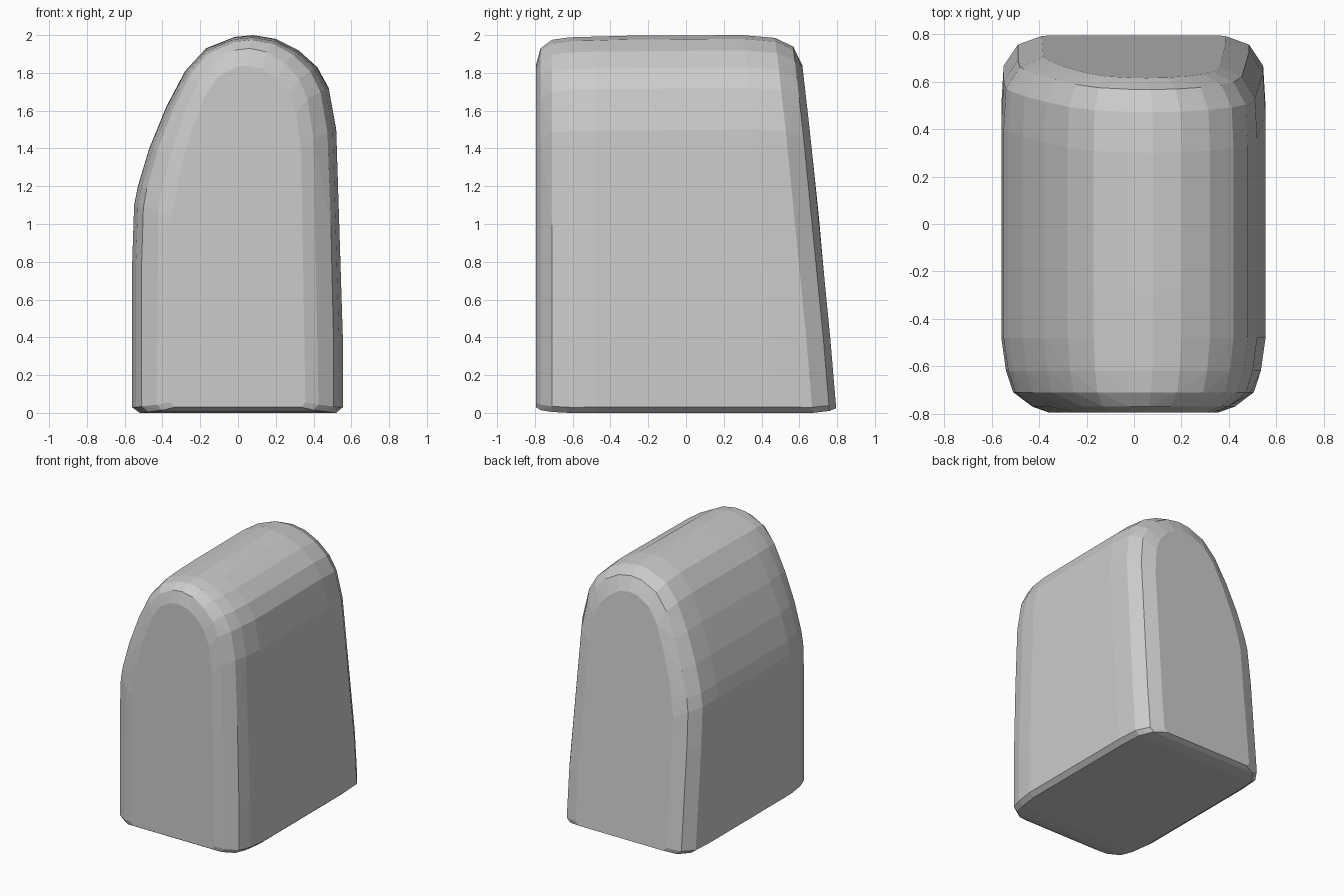
import bpy, bmesh

if "Cube" in bpy.data.objects:
    bpy.data.objects.remove(bpy.data.objects["Cube"])

# Front outline (x, z): asymmetric arch with a small bevel at the base
outline = [(-0.52, 0.0), (-0.56, 0.03), (-0.56, 0.8), (-0.55, 1.1), (-0.53, 1.2),
           (-0.47, 1.4), (-0.38, 1.62), (-0.28, 1.81), (-0.17, 1.93), (-0.02, 1.99),
           (0.08, 2.0), (0.2, 1.98), (0.32, 1.92), (0.42, 1.83), (0.48, 1.72),
           (0.52, 1.5), (0.54, 1.0), (0.555, 0.4), (0.555, 0.03), (0.52, 0.0)]

# Sections along y: (y at base, side inset, top inset, base inset)
sections = [(-0.795, 0.20, 0.16, 0.03), (-0.77, 0.13, 0.07, 0.015),
            (-0.71, 0.05, 0.025, 0.005), (-0.62, 0.02, 0.012, 0.0),
            (-0.48, 0.0, 0.008, 0.0), (-0.3, 0.0, 0.003, 0.0),
            (0.5, 0.0, 0.0, 0.0), (0.67, 0.01, 0.015, 0.0),
            (0.76, 0.07, 0.06, 0.01), (0.797, 0.17, 0.16, 0.025)]


def back_lean(z):
    """How far the back face leans forward at height z."""
    return 0.08 * z + 0.01 * z * z


# Rounded block: skin all sections with a convex hull
bm = bmesh.new()
for y, side, top, base in sections:
    for x, z in outline:
        px = x * (1 - side / 0.56)
        pz = base + z * (2 - top - base) / 2
        py = y - (back_lean(pz) if y > 0 else 0)
        bm.verts.new((px, py, pz))
hull = bmesh.ops.convex_hull(bm, input=bm.verts[:])
loose = [v for v in bm.verts if not v.link_faces]
bmesh.ops.delete(bm, geom=loose, context='VERTS')
bmesh.ops.dissolve_limit(bm, angle_limit=0.02, verts=bm.verts[:], edges=bm.edges[:])
bmesh.ops.recalc_face_normals(bm, faces=bm.faces[:])

mesh = bpy.data.meshes.new("rounded_block")
bm.to_mesh(mesh)
bm.free()
block = bpy.data.objects.new("rounded_block", mesh)
bpy.context.collection.objects.link(block)
